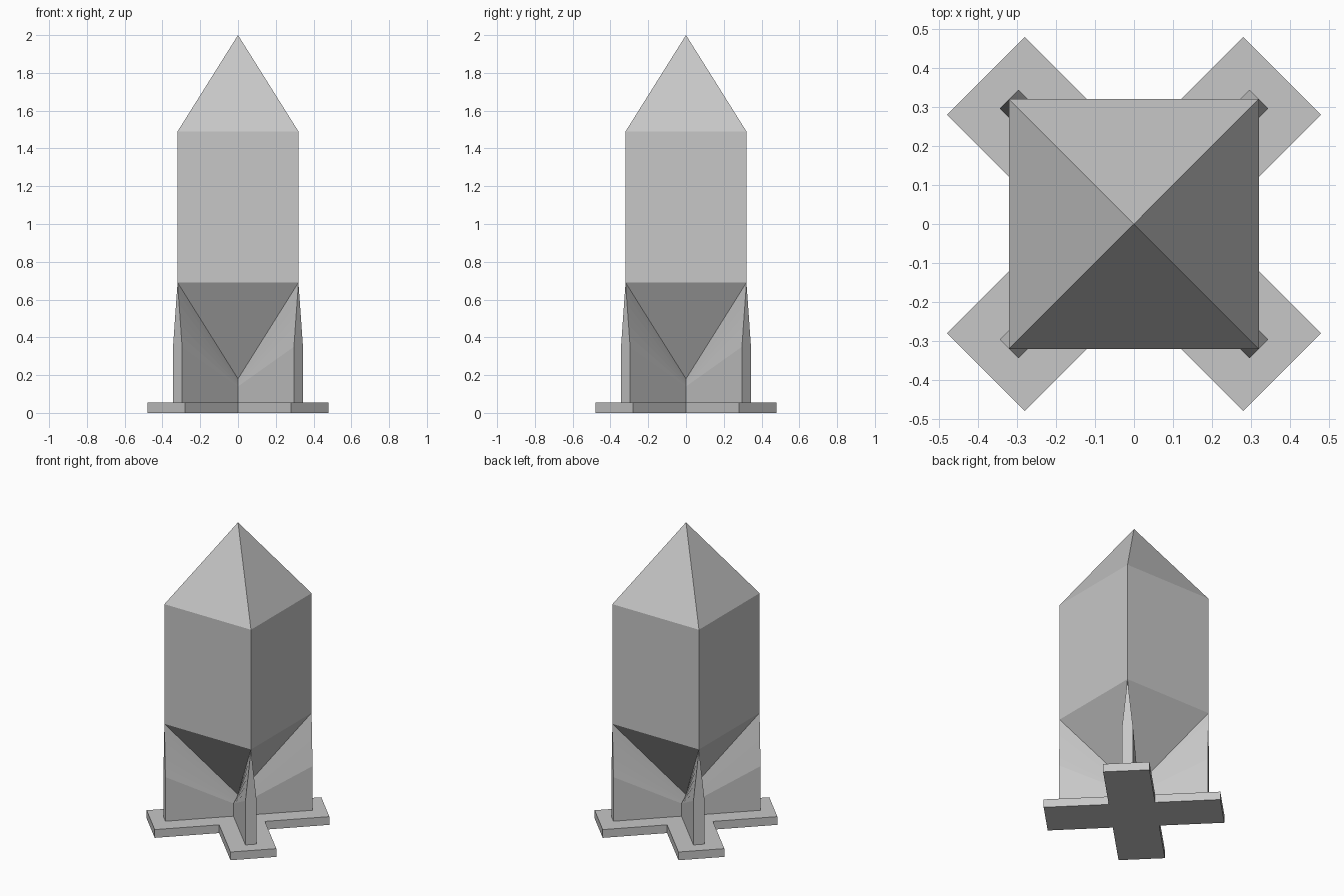
import bpy
import bmesh
from math import pi, sqrt
from mathutils import Matrix, Vector

if "Cube" in bpy.data.objects:
    bpy.data.objects.remove(bpy.data.objects["Cube"], do_unlink=True)

HALF = 0.32                 # half width of the square body
REACH = HALF * sqrt(2)      # corner distance along a diagonal
BASE_TOP = 0.055
LOW_TIP, LOW_RIM, HIGH_RIM, HIGH_TIP = 0.18, 0.69, 1.49, 2.0

# One plain grey for everything
grey = bpy.data.materials.new("plain grey")
grey.use_nodes = True
colour = (0.57, 0.57, 0.57, 1)
grey.diffuse_color = colour
grey.node_tree.nodes["Principled BSDF"].inputs["Base Color"].default_value = colour


def finish(name, bm):
    bmesh.ops.remove_doubles(bm, verts=bm.verts, dist=1e-5)
    bmesh.ops.recalc_face_normals(bm, faces=bm.faces)
    mesh = bpy.data.meshes.new(name)
    bm.to_mesh(mesh)
    bm.free()
    mesh.materials.append(grey)
    obj = bpy.data.objects.new(name, mesh)
    bpy.context.collection.objects.link(obj)
    return obj


def quarter_turn(point, quarter):
    return Matrix.Rotation(pi / 4 + quarter * pi / 2, 3, "Z") @ Vector(point)


# Square body with a pyramid above and a mirrored pyramid below
bm = bmesh.new()
tip_low = bm.verts.new((0, 0, LOW_TIP))
tip_high = bm.verts.new((0, 0, HIGH_TIP))
rims = [[bm.verts.new(quarter_turn((REACH, 0, z), q)) for q in range(4)]
        for z in (LOW_RIM, HIGH_RIM)]
for i in range(4):
    j = (i + 1) % 4
    low, high = rims
    bm.faces.new((tip_low, low[j], low[i]))
    bm.faces.new((low[i], low[j], high[j], high[i]))
    bm.faces.new((high[i], high[j], tip_high))
finish("body", bm)

# Flat cross-shaped foot with its arms on the diagonals
ARM, ARM_HALF = 0.537, 0.141
bm = bmesh.new()
outline = []
for q in range(4):
    for x, y in ((ARM, -ARM_HALF), (ARM, ARM_HALF), (ARM_HALF, ARM_HALF)):
        outline.append(bm.verts.new(quarter_turn((x, y, 0), q)))
foot = bm.faces.new(outline)
lifted = bmesh.ops.extrude_face_region(bm, geom=[foot], use_keep_orig=True)
top = [v for v in lifted["geom"] if isinstance(v, bmesh.types.BMVert)]
bmesh.ops.translate(bm, verts=top, vec=(0, 0, BASE_TOP))
finish("cross_foot", bm)

# Four mitred support fins, thinning upward to the lower pyramid's edges
THICK, STEPS = 0.034, 6
INNER_SHOULDER, OUTER_SHOULDER = 0.14, 0.35
levels = [(BASE_TOP, BASE_TOP, THICK)]
for i in range(STEPS + 1):
    t = i / STEPS
    levels.append((INNER_SHOULDER + t * (LOW_TIP - INNER_SHOULDER),
                   OUTER_SHOULDER + t * (LOW_RIM - OUTER_SHOULDER),
                   THICK * (1 - t)))
bm = bmesh.new()
for q in range(4):
    ends = []
    for side in (-1, 1):
        rows = []
        for z_in, z_out, half in levels:
            inner = bm.verts.new(quarter_turn((half, side * half, z_in), q))
            outer = bm.verts.new(quarter_turn((REACH, side * half, z_out), q))
            rows.append((inner, outer))
        for a, b in zip(rows, rows[1:]):
            bm.faces.new((a[0], a[1], b[1], b[0]))
        ends.append([row[1] for row in rows])
    # Flat outer end
    bm.faces.new(ends[0] + ends[1][-2::-1])
finish("support_fins", bm)
